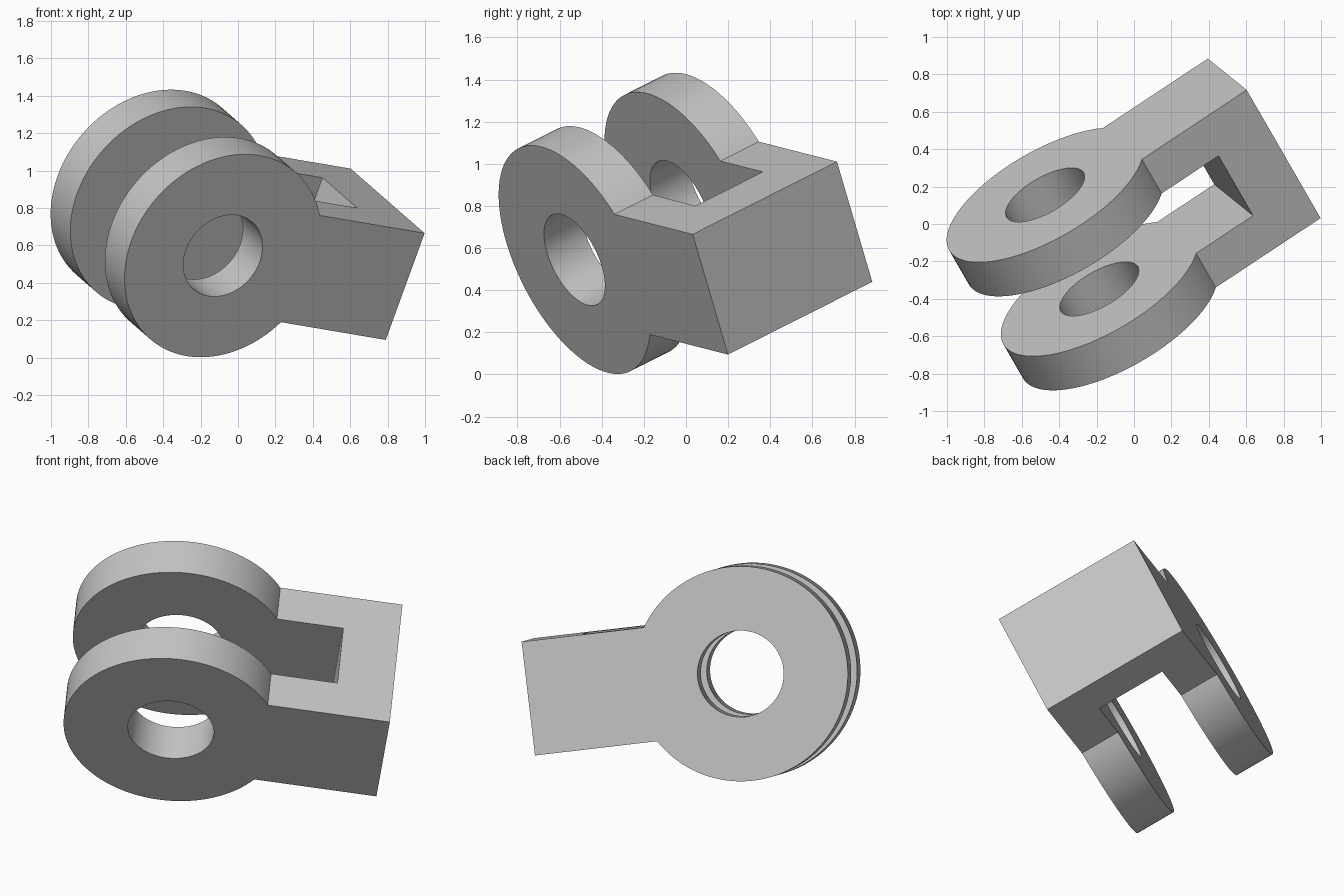
import bpy, bmesh, math
from mathutils import Matrix, Vector

cube = bpy.data.objects.get("Cube")
if cube:
    bpy.data.objects.remove(cube, do_unlink=True)

LUG_R, BORE_R = 0.592, 0.238      # lug and pin bore radii
HALF_H, END = 0.315, 1.18         # shank half height and far end
WIDTH, GAP, SLOT_END = 0.863, 0.403, 0.87

steel = bpy.data.materials.new("plain grey")
steel.use_nodes = True
grey = (0.55, 0.55, 0.55, 1)
steel.diffuse_color = grey
steel.node_tree.nodes["Principled BSDF"].inputs["Base Color"].default_value = grey


def prism(name, outline, depth):
    """Extrude an outline in the XZ plane symmetrically along Y."""
    bm = bmesh.new()
    face = bm.faces.new([bm.verts.new((x, -depth / 2, z)) for x, z in outline])
    new = bmesh.ops.extrude_face_region(bm, geom=[face])["geom"]
    verts = [v for v in new if isinstance(v, bmesh.types.BMVert)]
    bmesh.ops.translate(bm, verts=verts, vec=(0, depth, 0))
    bmesh.ops.recalc_face_normals(bm, faces=bm.faces)
    mesh = bpy.data.meshes.new(name)
    bm.to_mesh(mesh)
    bm.free()
    mesh.materials.append(steel)
    obj = bpy.data.objects.new(name, mesh)
    bpy.context.collection.objects.link(obj)
    return obj


def arc(radius, start, stop, steps):
    angles = [start + (stop - start) * i / steps for i in range(steps + 1)]
    return [(radius * math.cos(a), radius * math.sin(a)) for a in angles]


def cut(target, cutter):
    cutter.hide_render = True
    mod = target.modifiers.new("cut", "BOOLEAN")
    mod.operation, mod.solver, mod.object = "DIFFERENCE", "EXACT", cutter
    bpy.context.view_layer.objects.active = target
    bpy.ops.object.modifier_apply(modifier=mod.name)
    bpy.data.objects.remove(cutter, do_unlink=True)


# Keyhole-shaped body: round lug running into a square shank
join = math.asin(HALF_H / LUG_R)
outline = arc(LUG_R, join, 2 * math.pi - join, 96)
outline += [(END, -HALF_H), (END, HALF_H)]
clevis = prism("clevis_bracket", outline, WIDTH)

# Slot that parts the two lugs, then the pin bore through both
cut(clevis, prism("slot_cutter", [(-1, -1), (SLOT_END, -1), (SLOT_END, 1), (-1, 1)], GAP))
cut(clevis, prism("bore_cutter", arc(BORE_R, 0, 2 * math.pi, 64)[:-1], 2))

# Smooth round walls, sharp rims
bpy.ops.object.select_all(action="DESELECT")
clevis.select_set(True)
bpy.context.view_layer.objects.active = clevis
bpy.ops.object.shade_smooth_by_angle(angle=math.radians(30))

# Tilt: pin axis first, then shank direction
pin = Vector((-0.458, 0.794, 0.4)).normalized()
shank = Vector((0.826, 0.546, -0.14))
shank = (shank - pin * shank.dot(pin)).normalized()
turn = Matrix((shank, pin, shank.cross(pin))).transposed()
clevis.matrix_world = Matrix.Translation((-0.278, -0.187, 0.717)) @ turn.to_4x4()
